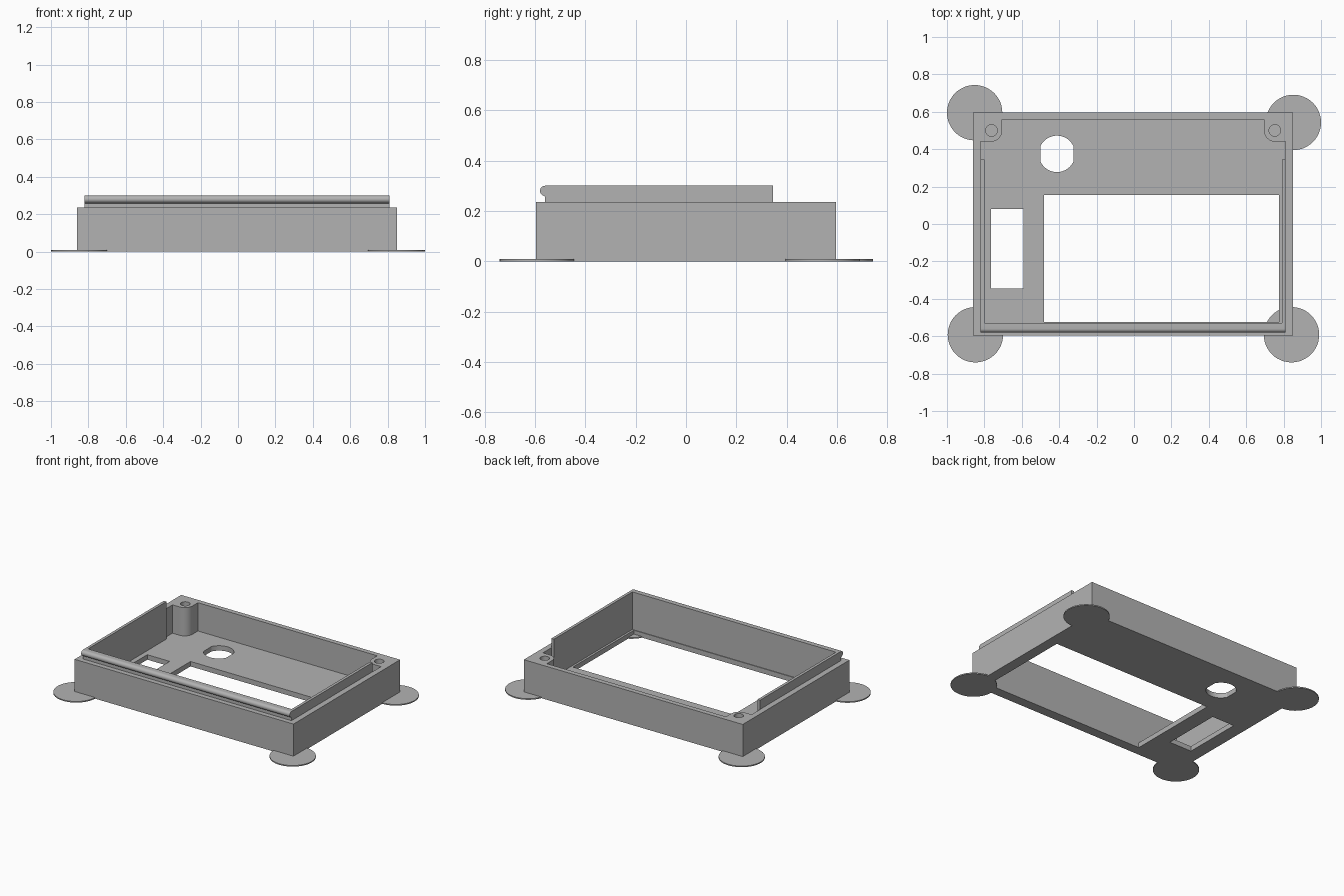
import bpy, bmesh, math
from mathutils import Matrix

if "Cube" in bpy.data.objects:
    bpy.data.objects.remove(bpy.data.objects["Cube"])

grey = bpy.data.materials.new("plain grey")
grey.diffuse_color = (0.45, 0.45, 0.45, 1)
grey.use_nodes = True
grey.node_tree.nodes["Principled BSDF"].inputs["Base Color"].default_value = grey.diffuse_color
FLOOR, RIM, TOP = 0.035, 0.235, 0.30


def prism(name, pts, lo, hi, axis="Z"):
    """Extrude a closed outline: (x, y) along Z, or (y, z) along X."""
    bm = bmesh.new()
    n = len(pts)
    place = (lambda p, h: (p[0], p[1], h)) if axis == "Z" else (lambda p, h: (h, p[0], p[1]))
    a = [bm.verts.new(place(p, lo)) for p in pts]
    b = [bm.verts.new(place(p, hi)) for p in pts]
    bm.faces.new(a[::-1])
    bm.faces.new(b)
    for i in range(n):
        bm.faces.new((a[i], a[(i + 1) % n], b[(i + 1) % n], b[i]))
    bmesh.ops.recalc_face_normals(bm, faces=bm.faces)
    me = bpy.data.meshes.new(name)
    bm.to_mesh(me)
    bm.free()
    me.materials.append(grey)
    ob = bpy.data.objects.new(name, me)
    bpy.context.collection.objects.link(ob)
    return ob


def rect(x0, x1, y0, y1):
    return [(x0, y0), (x1, y0), (x1, y1), (x0, y1)]


def arc(cx, cy, r, a0, a1, n):
    angles = [math.radians(a0 + (a1 - a0) * i / n) for i in range(n + 1)]
    return [(cx + r * math.cos(a), cy + r * math.sin(a)) for a in angles]


def circle(cx, cy, r, n=48):
    return arc(cx, cy, r, 0, 360, n)[:-1]


def combine(target, tool, op):
    mod = target.modifiers.new(op, "BOOLEAN")
    mod.operation, mod.solver, mod.object = op, "EXACT", tool
    bpy.context.view_layer.objects.active = target
    bpy.ops.object.modifier_apply(modifier=mod.name)
    bpy.data.objects.remove(tool)


# Outer block, raised lip and snap bead along the front
case = prism("case", rect(-0.86, 0.85, -0.595, 0.595), 0, RIM)
lip = prism("lip", rect(-0.82, 0.81, -0.56, 0.345), 0.1, TOP)
bead_profile = ([(-0.54, 0.257), (-0.54, TOP)]
                + arc(-0.56, 0.28, 0.02, 90, 240, 12) + [(-0.56, 0.257)])
bead = prism("bead", bead_profile, -0.82, 0.81, "X")
combine(lip, bead, "UNION")
combine(case, lip, "UNION")

# Cavity outline leaves the lip walls and the two rounded screw posts
cavity = ([(-0.80, -0.53), (0.79, -0.53), (0.79, 0.345), (0.81, 0.345), (0.81, 0.44)]
          + arc(0.755, 0.50, 0.06, 270, 180, 10)
          + [(0.695, 0.56), (-0.705, 0.56)]
          + arc(-0.765, 0.50, 0.06, 0, -90, 10)
          + [(-0.82, 0.44), (-0.82, 0.345), (-0.80, 0.345)])
combine(case, prism("cavity", cavity, FLOOR, 0.5), "DIFFERENCE")

# Screw holes in the posts
for x in (-0.762, 0.753):
    combine(case, prism("screw_hole", circle(x, 0.50, 0.031, 32), 0.06, 0.4), "DIFFERENCE")

# Floor openings: screen, side slot and flat-sided round hole
half = math.degrees(math.acos(0.0875 / 0.0975))
round_hole = (arc(-0.412, 0.375, 0.0975, half, 180 - half, 16)
              + arc(-0.412, 0.375, 0.0975, 180 + half, 360 - half, 16))
for outline in (rect(-0.48, 0.775, -0.525, 0.155), rect(-0.765, -0.59, -0.345, 0.08), round_hole):
    combine(case, prism("opening", outline, -0.1, 0.1), "DIFFERENCE")

# Thin corner discs under the case
for x, y in ((-0.852, 0.595), (0.852, 0.543), (-0.848, -0.592), (0.842, -0.592)):
    combine(case, prism("corner_disc", circle(x, y, 0.148), 0, 0.008), "UNION")

bpy.ops.object.select_all(action="DESELECT")
case.select_set(True)
bpy.context.view_layer.objects.active = case
bpy.ops.object.shade_smooth_by_angle(angle=math.radians(30))
